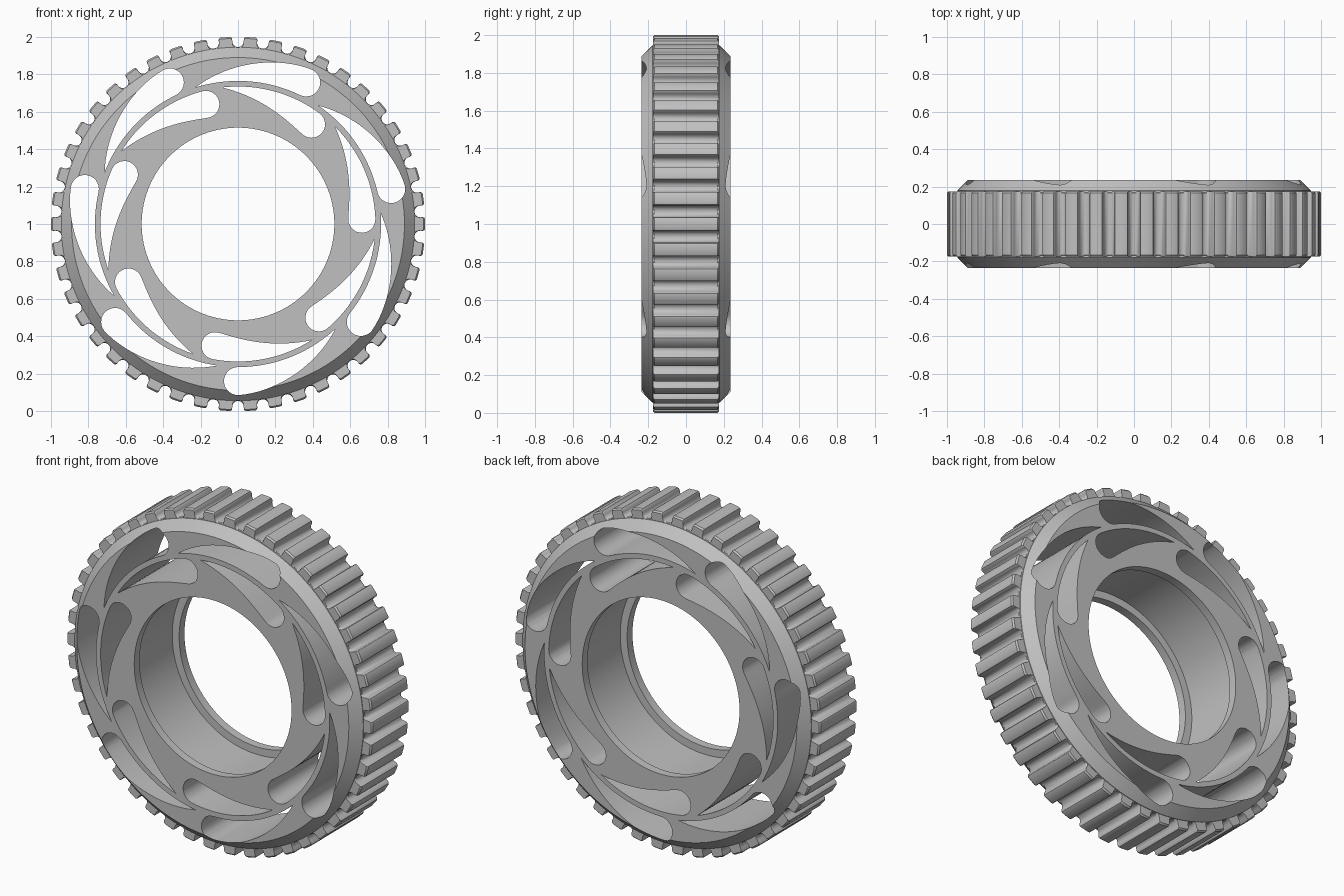
import bpy, bmesh
from math import sin, cos, pi, radians, tau

cube = bpy.data.objects.get("Cube")
if cube:
    bpy.data.objects.remove(cube)

grey = bpy.data.materials.new("satin_grey")
grey.use_nodes = True
colour = (0.53, 0.53, 0.53, 1)
grey.diffuse_color = colour
grey.node_tree.nodes["Principled BSDF"].inputs["Base Color"].default_value = colour

CENTRE_Z = 1.0
TEETH = 46
SLOTS = 7


def polar(r, angle, y):
    return (r * cos(angle), y, CENTRE_Z + r * sin(angle))


def finish(name, bm):
    bmesh.ops.recalc_face_normals(bm, faces=bm.faces)
    mesh = bpy.data.meshes.new(name)
    bm.to_mesh(mesh)
    bm.free()
    obj = bpy.data.objects.new(name, mesh)
    bpy.context.collection.objects.link(obj)
    mesh.materials.append(grey)
    return obj


def select(obj):
    bpy.ops.object.select_all(action="DESELECT")
    obj.select_set(True)
    bpy.context.view_layer.objects.active = obj


def skin(bm, loops):
    """Join closed loops of equal length in order, and the last to the first."""
    rings = [[bm.verts.new(p) for p in loop] for loop in loops]
    n = len(rings[0])
    for k, a in enumerate(rings):
        b = rings[(k + 1) % len(rings)]
        for i in range(n):
            j = (i + 1) % n
            bm.faces.new((a[i], a[j], b[j], b[i]))


# Wheel body: turned profile with chamfered rims and a grooved bore
half = [(0.56, 0.185), (0.515, 0.185), (0.515, 0.235), (0.89, 0.235), (0.945, 0.178)]
profile = half + [(r, -y) for r, y in reversed(half)]
bm = bmesh.new()
skin(bm, [[polar(r, tau * i / 160, y) for i in range(160)] for r, y in profile])
body = finish("wheel_body", bm)


# Comma-shaped slots: a round head and a curved tail ending in a point
def slot_outline(head, low, high, tail_outside):
    sweep, steps = radians(43), 18
    mid, rad = (low + high) / 2, (high - low) / 2

    def edges(u):
        if tail_outside:
            return low, high - (high - low) * u ** 1.35
        return low + (high - low) * u ** 1.4, high

    points = []
    for i in range(steps + 1):                      # inner edge, tip to head
        u = 1 - i / steps
        points.append((edges(u)[0], head + sweep * u))
    flat = [(r * cos(a), r * sin(a)) for r, a in points]
    for i in range(1, 14):                          # round head
        f = pi + pi * i / 14
        er, et = mid + rad * cos(f), rad * sin(f)
        flat.append((er * cos(head) - et * sin(head), er * sin(head) + et * cos(head)))
    for i in range(steps):                          # outer edge, head to tip
        u = i / steps
        r, a = edges(u)[1], head + sweep * u
        flat.append((r * cos(a), r * sin(a)))
    return flat


bm = bmesh.new()
for k in range(SLOTS):
    turn = tau * k / SLOTS
    for outline in (slot_outline(radians(-90) + turn, 0.765, 0.915, True),
                    slot_outline(radians(2.2) + turn, 0.59, 0.735, False)):
        front = [bm.verts.new((x, -0.4, CENTRE_Z + z)) for x, z in outline]
        back = [bm.verts.new((x, 0.4, CENTRE_Z + z)) for x, z in outline]
        bm.faces.new(front)
        bm.faces.new(back[::-1])
        for i in range(len(front)):
            j = (i + 1) % len(front)
            bm.faces.new((front[i], back[i], back[j], front[j]))
cutter = finish("slot_cutter", bm)
cutter.hide_render = True

select(body)
cut = body.modifiers.new("slots", "BOOLEAN")
cut.operation = "DIFFERENCE"
cut.solver = "EXACT"
cut.object = cutter
bpy.ops.object.modifier_apply(modifier=cut.name)
bpy.data.objects.remove(cutter)

# Tread: ring of teeth with rounded corners and round-bottomed gaps
gap = 0.031
shoulder = [(-gap - 0.012, 1.0), (-gap - 0.004, 0.997), (-gap, 0.988)]
valley = [(-gap * cos(pi * i / 8), 0.977 - gap * sin(pi * i / 8)) for i in range(9)]
groove = shoulder + valley + [(-x, r) for x, r in reversed(shoulder)]
outline = []
for k in range(TEETH):
    a = tau * (k + 0.5) / TEETH
    for x, r in reversed(groove):
        outline.append((r * cos(a) + x * sin(a), r * sin(a) - x * cos(a)))
outline.reverse()


def section(scale, y):
    return [(x * scale, y, CENTRE_Z + z * scale) for x, z in outline]


def inner(y):
    loop = []
    for x, z in outline:
        s = 0.93 / (x * x + z * z) ** 0.5
        loop.append((x * s, y, CENTRE_Z + z * s))
    return loop


bm = bmesh.new()
skin(bm, [inner(-0.175), section(0.992, -0.175), section(1, -0.166),
          section(1, 0.166), section(0.992, 0.175), inner(0.175)])
tread = finish("tread_teeth", bm)

for obj in (body, tread):
    select(obj)
    bpy.ops.object.shade_smooth_by_angle(angle=radians(30))
